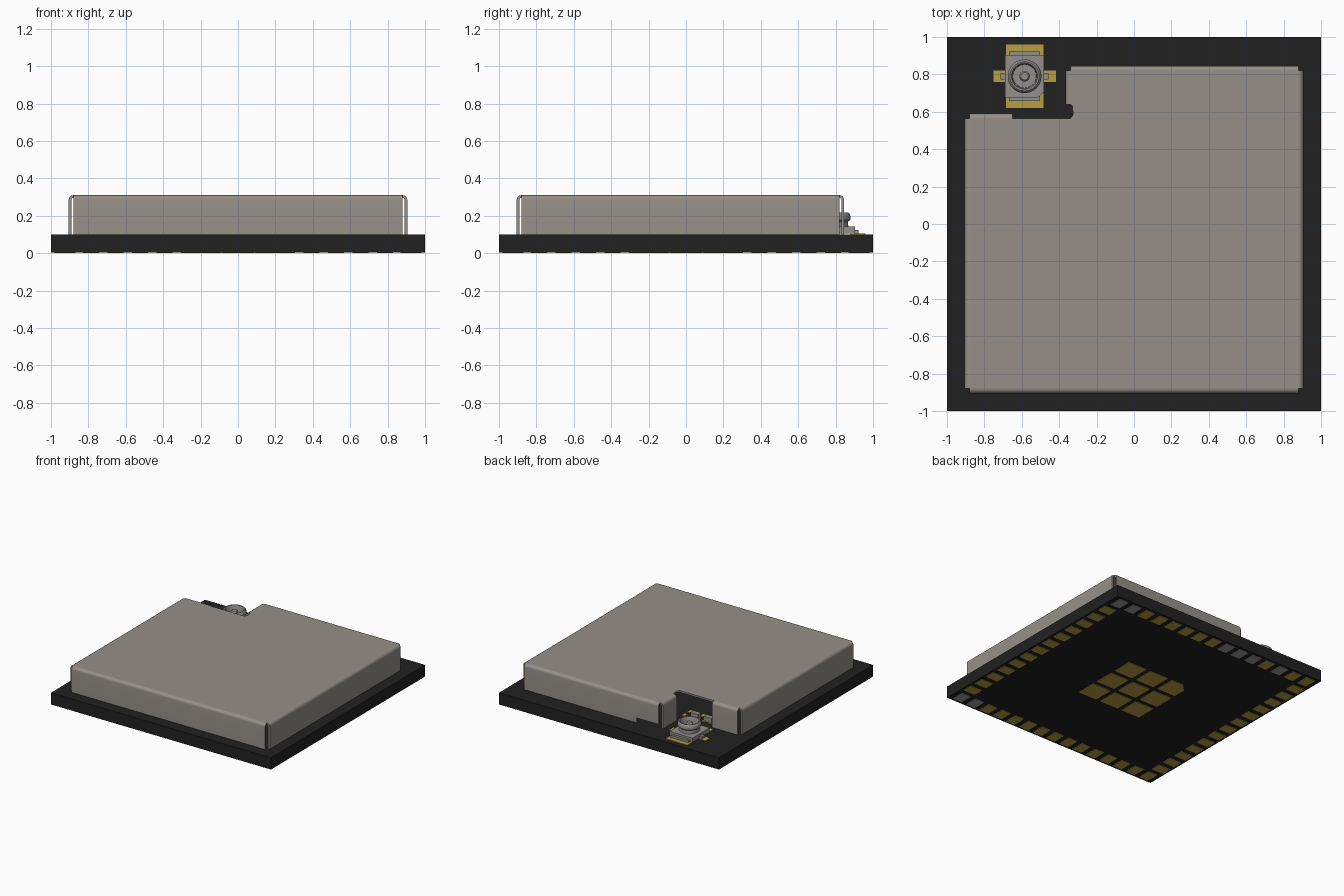
import bpy, bmesh, math
from mathutils import Vector

cube = bpy.data.objects.get("Cube")
if cube:
    bpy.data.objects.remove(cube, do_unlink=True)


def material(name, rgb):
    m = bpy.data.materials.new(name)
    m.use_nodes = True
    m.diffuse_color = (*rgb, 1)
    bsdf = m.node_tree.nodes["Principled BSDF"]
    bsdf.inputs["Base Color"].default_value = (*rgb, 1)
    bsdf.inputs["Roughness"].default_value = 0.6
    return m


BOARD = material("black board", (0.015, 0.015, 0.015))
SHIELD = material("warm grey metal", (0.30, 0.275, 0.245))
GOLD = material("gold pad", (0.48, 0.34, 0.05))
TIN = material("light grey pad", (0.33, 0.33, 0.33))
STEEL = material("connector grey", (0.29, 0.28, 0.265))


def finish(name, bm, mat, smooth=False):
    bmesh.ops.recalc_face_normals(bm, faces=bm.faces)
    mesh = bpy.data.meshes.new(name)
    bm.to_mesh(mesh)
    bm.free()
    mesh.materials.append(mat)
    ob = bpy.data.objects.new(name, mesh)
    bpy.context.collection.objects.link(ob)
    if smooth:
        bpy.ops.object.select_all(action='DESELECT')
        ob.select_set(True)
        bpy.context.view_layer.objects.active = ob
        bpy.ops.object.shade_smooth_by_angle(angle=math.radians(35))
    return ob


def extrude(bm, points, offset):
    face = bm.faces.new([bm.verts.new(p) for p in points])
    new = bmesh.ops.extrude_face_region(bm, geom=[face])["geom"]
    bmesh.ops.translate(bm, vec=offset,
                        verts=[v for v in new if isinstance(v, bmesh.types.BMVert)])


def slab(bm, outline, z0, z1):
    extrude(bm, [(x, y, z0) for x, y in outline], (0, 0, z1 - z0))


def rect(cx, cy, w, d, cut=None):
    """Rectangle outline; cut=(sx, sy, size) chamfers that one corner."""
    pts = []
    for sx, sy in ((-1, -1), (1, -1), (1, 1), (-1, 1)):
        x, y = cx + sx * w / 2, cy + sy * d / 2
        if cut and cut[:2] == (sx, sy):
            a, b = (x - sx * cut[2], y), (x, y - sy * cut[2])
            pts += [b, a] if sx == sy else [a, b]
        else:
            pts.append((x, y))
    return pts


def boxes(name, items, mat):
    """One object made of several (cx, cy, w, d, z0, z1) boxes."""
    bm = bmesh.new()
    for cx, cy, w, d, z0, z1 in items:
        slab(bm, rect(cx, cy, w, d), z0, z1)
    return finish(name, bm, mat)


def lathe(name, profile, cx, cy, mat, steps=40):
    bm = bmesh.new()
    verts = [bm.verts.new((cx + r, cy, z)) for r, z in profile]
    edges = [bm.edges.new(pair) for pair in zip(verts, verts[1:])]
    bmesh.ops.spin(bm, geom=verts + edges, cent=(cx, cy, 0), axis=(0, 0, 1),
                   angle=math.tau, steps=steps)
    bmesh.ops.remove_doubles(bm, verts=bm.verts, dist=0.0005)
    return finish(name, bm, mat, True)


# Circuit board
TOP = 0.1
boxes("circuit_board", [(0, 0, 2, 2, 0.004, TOP)], BOARD)

# Shield can: flat roof and separate bent walls with open corners
H, R, T = 0.31, 0.025, 0.014
bm = bmesh.new()
slab(bm, [(-0.88, -0.88), (0.88, -0.88), (0.88, 0.82), (-0.34, 0.82), (-0.34, 0.64),
          (-0.33, 0.63), (-0.325, 0.585), (-0.34, 0.565), (-0.88, 0.565)], H - T, H)
finish("shield_roof", bm, SHIELD)


def wall(name, start, end, bottom=TOP):
    p0, p1 = Vector((*start, 0)), Vector((*end, 0))
    run = p1 - p0
    out = Vector((run.y, -run.x, 0)).normalized()
    arc = [i * math.pi / 12 for i in range(7)]
    prof = [(-R + R * math.sin(a), H - R + R * math.cos(a)) for a in arc]
    prof += [(0, bottom), (-T, bottom)]
    prof += [(-R + (R - T) * math.sin(a), H - R + (R - T) * math.cos(a)) for a in reversed(arc)]
    bm = bmesh.new()
    extrude(bm, [p0 + out * d + Vector((0, 0, z)) for d, z in prof], run)
    finish(name, bm, SHIELD, True)


wall("shield_front_wall", (-0.88, -0.905), (0.88, -0.905))
wall("shield_left_wall", (0.905, -0.88), (0.905, 0.82))
wall("shield_back_wall", (0.88, 0.845), (-0.14, 0.845))
wall("shield_back_wall_raised_end", (-0.14, 0.845), (-0.34, 0.845), 0.14)
wall("shield_notch_side_wall", (-0.365, 0.82), (-0.365, 0.64))
wall("shield_notch_back_wall", (-0.65, 0.59), (-0.88, 0.59))
wall("shield_right_wall", (-0.905, 0.565), (-0.905, -0.88))

# Antenna connector
CX, CY = -0.585, 0.79
boxes("connector_pads",
      [(CX, CY + s * 0.13, 0.2, 0.08, TOP, TOP + 0.006) for s in (-1, 1)] +
      [(CX, CY + s * 0.15, 0.2, 0.04, TOP, TOP + 0.006) for s in (-1, 1)] +
      [(CX + s * 0.125, CY, 0.085, 0.06, TOP, TOP + 0.006) for s in (-1, 1)], GOLD)
bm = bmesh.new()
slab(bm, rect(CX, CY, 0.21, 0.225, (1, -1, 0.03)), TOP + 0.006, 0.142)
finish("connector_base", bm, STEEL)
boxes("connector_tabs",
      [(CX, CY + s * 0.118, 0.165, 0.03, TOP + 0.006, 0.125) for s in (-1, 1)] +
      [(CX + s * 0.113, CY, 0.03, 0.035, TOP + 0.006, 0.125) for s in (-1, 1)], STEEL)
lathe("connector_ring", [(0.078, 0.14), (0.076, 0.168), (0.088, 0.178), (0.09, 0.195),
                         (0.086, 0.21), (0.078, 0.217), (0.07, 0.215), (0.064, 0.205),
                         (0.062, 0.15), (0, 0.15)], CX, CY, STEEL)
lathe("connector_pin", [(0.028, 0.15), (0.028, 0.195), (0.02, 0.205), (0, 0.207)],
      CX, CY, STEEL, 24)

# Small parts visible through the shield opening
boxes("inner_pads", [(-0.66 + i * 0.06, 0.46 + j * 0.07, 0.03, 0.045, TOP, TOP + 0.006)
                     for i in range(6) for j in range(2)], GOLD)
boxes("inner_chips", [(-0.57 + i * 0.12, 0.515, 0.07, 0.04, TOP, 0.14)
                      for i in range(2)], STEEL)

# Edge pads on the underside; a few are plain metal
N, PITCH, EDGE = 15, 0.131, 0.925
steps = [EDGE - 0.008 - i * PITCH for i in range(N)]
gold, tin = [], []
for i, s in enumerate(steps):
    back = (s, EDGE, 0.085, 0.11, 0, 0.006)
    front = (s, -EDGE, 0.085, 0.11, 0, 0.006)
    (tin if i in (0, 1, 8, 9, 10, 12) else gold).append(back)
    (tin if i in (0, 1) else gold).append(front)
    if 0 < i < N - 1:
        gold += [(side * EDGE, s, 0.11, 0.085, 0, 0.006) for side in (-1, 1)]
boxes("gold_edge_pads", gold, GOLD)
boxes("plain_edge_pads", tin, TIN)

# Centre pad grid, one pad with a chamfered corner
bm = bmesh.new()
for i in (-1, 0, 1):
    for j in (-1, 0, 1):
        cut = (-1, 1, 0.06) if (i, j) == (-1, 1) else None
        slab(bm, rect(i * 0.21, j * 0.21, 0.17, 0.17, cut), 0, 0.006)
finish("centre_pads", bm, GOLD)
